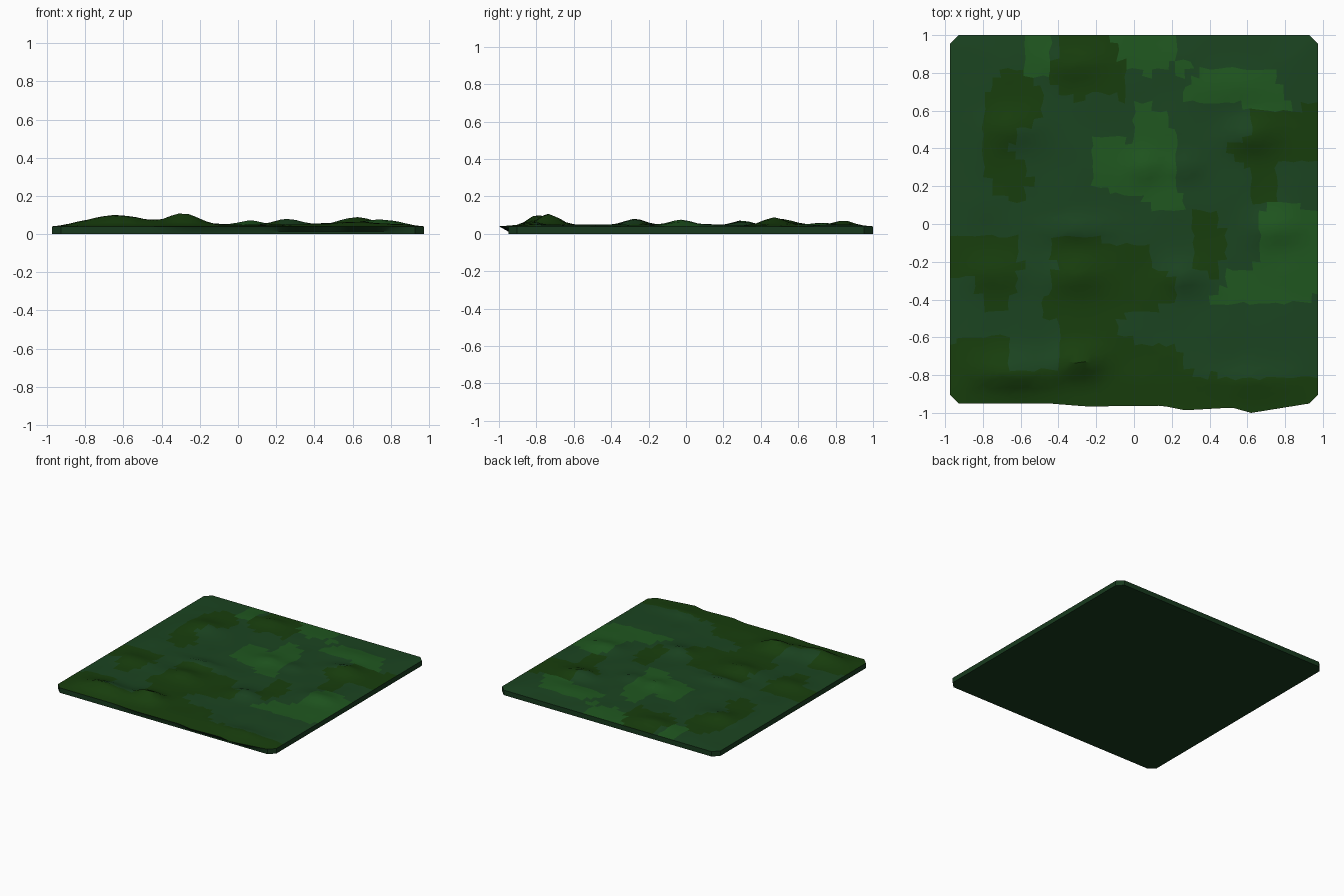
import bpy, bmesh, math, random
from mathutils import Vector, noise

if "Cube" in bpy.data.objects:
    bpy.data.objects.remove(bpy.data.objects["Cube"])

random.seed(4)
X, Y0, Y1, RIM, CUT = 0.975, -0.95, 1.0, 0.04, 0.047
N = 44

# Mounds: x, y, height, x radius, y radius
MOUNDS = [(-.63, -.79, .052, .2, .09), (-.29, -.73, .061, .11, .075), (-.75, -.26, .026, .13, .08),
          (-.3, -.27, .03, .12, .08), (.26, -.28, .032, .1, .07), (.75, -.03, .028, .15, .08),
          (.07, .3, .024, .08, .07), (.27, .3, .022, .08, .06), (.62, .47, .04, .12, .08),
          (-.65, .5, .036, .13, .1), (-.3, .84, .026, .12, .08), (.55, .73, .01, .2, .08),
          (.6, -.85, .02, .2, .08), (-.3, -.03, .026, .15, .05)]

# Patch outlines by shade
OLIVE = [
    [(-.79, .65), (-.72, .82), (-.6, .82), (-.48, .7), (-.5, .57), (-.6, .5), (-.66, .4), (-.52, .22), (-.6, .12), (-.77, .17)],
    [(-.44, .85), (-.38, .98), (-.12, 1.01), (-.03, .75), (-.06, .66), (-.2, .7), (-.28, .64), (-.43, .72)],
    [(.48, .4), (.62, .46), (.62, .62), (1, .62), (1, .32), (.78, .34), (.74, .12), (.62, .12), (.6, .3)],
    [(-1, -.06), (-.6, -.06), (-.6, -.32), (-.7, -.46), (-.8, -.45), (-.83, -.3), (-1, -.28)],
    [(-.46, -.07), (.1, -.1), (.1, -.24), (.24, -.27), (.2, -.42), (-.1, -.5), (-.1, -.6), (.24, -.66), (.3, -.8),
     (1, -.8), (1, -1), (-1, -1), (-1, -.7), (-.9, -.6), (-.65, -.61), (-.66, -.77), (-.4, -.77), (-.4, -.5), (-.49, -.48), (-.42, -.2)],
    [(.33, .06), (.44, .06), (.5, -.08), (.44, -.28), (.32, -.25)],
]
BRIGHT = [
    [(-.57, .78), (-.57, .99), (-.42, .99), (-.43, .78)],
    [(-.12, .99), (.2, .99), (.22, .87), (.08, .79), (-.06, .86)],
    [(.22, .68), (.4, .82), (.74, .81), (.82, .62), (.62, .62)],
    [(.2, .76), (.22, .87), (.31, .87), (.27, .76)],
    [(-.24, .2), (-.22, .46), (-.02, .44), (0, .63), (.16, .62), (.21, .5), (.2, .26), (.28, .06), (.1, .08), (0, .15)],
    [(.66, .08), (.8, .12), (1, .06), (1, -.38), (.8, -.44), (.4, -.43), (.5, -.26), (.66, -.2)],
]


def inside(p, poly):
    hit = False
    for a, b in zip(poly, poly[1:] + poly[:1]):
        if (a[1] > p.y) != (b[1] > p.y) and p.x < (b[0] - a[0]) * (p.y - a[1]) / (b[1] - a[1]) + a[0]:
            hit = not hit
    return hit


def height(x, y):
    edge = min(1, min(X - abs(x), y - Y0, Y1 - y) / .12)
    h = .007 + .006 * noise.noise(Vector((x * 5, y * 5, 2)))
    h += sum(a * math.exp(-((x - u) / r) ** 2 - ((y - v) / s) ** 2) for u, v, a, r, s in MOUNDS)
    return RIM + h * max(0, edge)


def lip(x):
    pts = [(-1, 0), (-.45, 0), (-.25, -.016), (.15, -.012), (.27, -.036), (.52, -.022), (.62, -.05), (.93, 0), (1, 0)]
    for (a, p), (b, q) in zip(pts, pts[1:]):
        if a <= x <= b:
            return p + (q - p) * (x - a) / (b - a)
    return 0


# Turf surface grid with irregular cells
bm = bmesh.new()
grid = []
for j in range(N + 1):
    row = []
    for i in range(N + 1):
        x, y = -X + 2 * X * i / N, Y0 + (Y1 - Y0) * j / N
        if 0 < i < N and 0 < j < N:
            x += random.uniform(-.011, .011)
            y += random.uniform(-.011, .011)
        row.append(bm.verts.new((x, y, height(x, y))))
    grid.append(row)
for j in range(N):
    for i in range(N):
        bm.faces.new((grid[j][i], grid[j][i + 1], grid[j + 1][i + 1], grid[j + 1][i]))

# Clipped corners
for sx in (-1, 1):
    for sy, y in ((-1, Y0), (1, Y1)):
        bmesh.ops.bisect_plane(bm, geom=bm.verts[:] + bm.edges[:] + bm.faces[:], dist=1e-5,
                               plane_co=(sx * (X - CUT), y, 0), plane_no=(sx, sy, 0), clear_outer=True)

# Shade patches
for f in bm.faces:
    c = f.calc_center_median()
    f.material_index = 1 if any(inside(c, p) for p in OLIVE) else 2 if any(inside(c, p) for p in BRIGHT) else 0

# Side walls and flat underside
rim = [e for e in bm.edges if e.is_boundary]
front = [v for v in {v for e in rim for v in e.verts} if abs(v.co.y - Y0) < 1e-4]
ring = rim
for z in (.012, 0):
    out = bmesh.ops.extrude_edge_only(bm, edges=ring)["geom"]
    for g in out:
        if isinstance(g, bmesh.types.BMVert):
            g.co.z = z
    for g in out:
        if isinstance(g, bmesh.types.BMFace):
            g.material_index = 3
    ring = [g for g in out if isinstance(g, bmesh.types.BMEdge) and g.is_boundary]
for f in bmesh.ops.contextual_create(bm, geom=ring)["faces"]:
    f.material_index = 3

# Overhanging front lip
for v in front:
    v.co.y += lip(v.co.x)
bmesh.ops.recalc_face_normals(bm, faces=bm.faces[:])

mesh = bpy.data.meshes.new("grass_tile")
bm.to_mesh(mesh)
bm.free()
tile = bpy.data.objects.new("grass_tile", mesh)
bpy.context.collection.objects.link(tile)
for name, col in (("turf", (.011, .058, .015)), ("olive_turf", (.009, .048, .004)),
                  ("bright_turf", (.014, .095, .014)), ("side_turf", (.009, .042, .013))):
    m = bpy.data.materials.new(name)
    m.diffuse_color = (*col, 1)
    m.use_nodes = True
    m.node_tree.nodes["Principled BSDF"].inputs["Base Color"].default_value = m.diffuse_color
    mesh.materials.append(m)
bpy.context.view_layer.objects.active = tile
tile.select_set(True)
bpy.ops.object.shade_smooth_by_angle(angle=math.radians(35))
